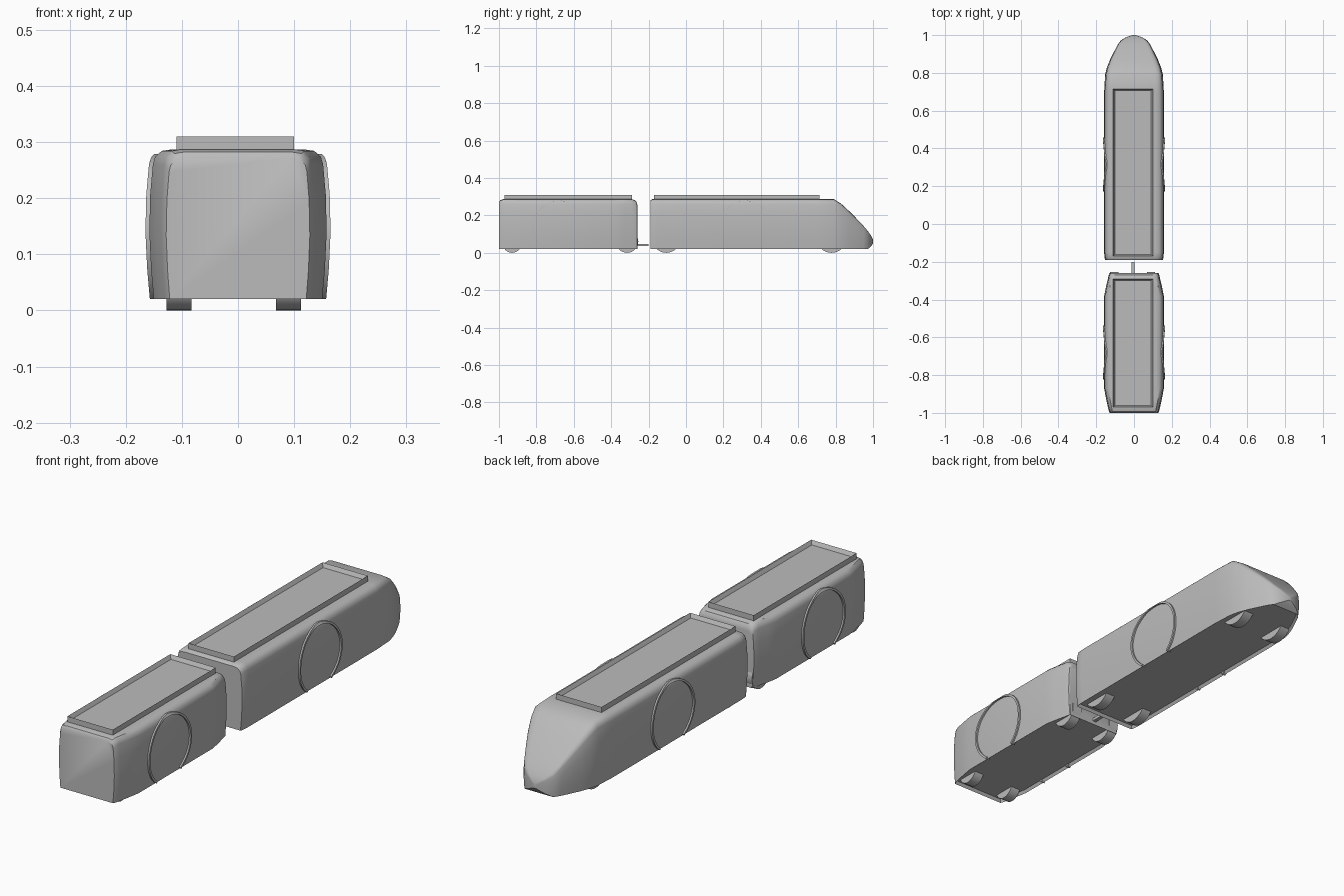
import bpy, bmesh, math

if "Cube" in bpy.data.objects:
    bpy.data.objects.remove(bpy.data.objects["Cube"], do_unlink=True)

grey = bpy.data.materials.new("plain grey")
grey.use_nodes = True
grey.diffuse_color = (0.5, 0.5, 0.5, 1)
grey.node_tree.nodes["Principled BSDF"].inputs["Base Color"].default_value = (0.5, 0.5, 0.5, 1)

FLOOR, ROOF, HALF = 0.02, 0.287, 0.158
# Half cross-section: share of half width, share of height
SECTION = [(0.95, 0), (0.98, 0.2), (1, 0.45), (0.99, 0.7), (0.96, 0.9),
           (0.935, 0.95), (0.86, 0.99), (0.74, 1)]


def finish(bm, name, smooth=None):
    bmesh.ops.recalc_face_normals(bm, faces=bm.faces)
    mesh = bpy.data.meshes.new(name)
    bm.to_mesh(mesh)
    bm.free()
    mesh.materials.append(grey)
    obj = bpy.data.objects.new(name, mesh)
    bpy.context.collection.objects.link(obj)
    if smooth:
        bpy.ops.object.select_all(action='DESELECT')
        obj.select_set(True)
        bpy.context.view_layer.objects.active = obj
        bpy.ops.object.shade_smooth_by_angle(angle=math.radians(smooth))
    return obj


def loft(bm, rings, closed=True):
    """Bridge matching rings of points and cap both ends."""
    rows = [[bm.verts.new(p) for p in ring] for ring in rings]
    n = len(rows[0])
    for a, b in zip(rows, rows[1:]):
        for i in range(n):
            j = (i + 1) % n
            bm.faces.new((a[i], a[j], b[j], b[i]))
    bm.faces.new(rows[0])
    bm.faces.new(rows[-1])


def body(name, stations):
    bm = bmesh.new()
    rings = []
    for y, half, top, low in stations:
        side = [(half * u, y, low + (top - low) * v) for u, v in SECTION]
        rings.append(side + [(-x, yy, z) for x, yy, z in reversed(side)])
    loft(bm, rings)
    # Shallow recess in the underside
    bmesh.ops.recalc_face_normals(bm, faces=bm.faces)
    under = [f for f in bm.faces if all(v.co.z < FLOOR + 0.001 for v in f.verts)]
    bmesh.ops.inset_region(bm, faces=under, thickness=0.008, use_even_offset=True)
    for v in {v for f in under for v in f.verts}:
        v.co.z += 0.012
    return finish(bm, name, 35)


def side_x(z):
    v = (z - FLOOR) / (ROOF - FLOOR)
    for (u0, v0), (u1, v1) in zip(SECTION, SECTION[1:]):
        if v <= v1:
            return HALF * (u0 + (u1 - u0) * max(0, v - v0) / (v1 - v0))
    return HALF * SECTION[-1][0]


def side_hoop(name, y, sign):
    """Thin raised hoop hugging the curved side, cut off at the floor line."""
    bm = bmesh.new()
    radius, mid, steps = 0.142, 0.137, 48
    start = math.asin((FLOOR - mid) / radius)
    rings = []
    for i in range(steps + 1):
        a = start + (math.pi - 2 * start) * i / steps
        ring = []
        for r, out in ((radius - 0.009, -0.01), (radius - 0.009, 0.007),
                       (radius, 0.007), (radius, -0.01)):
            z = max(mid + r * math.sin(a), FLOOR - 0.002)
            ring.append((sign * (side_x(z) + out), y + r * math.cos(a), z))
        rings.append(ring)
    loft(bm, rings)
    finish(bm, name, 35)


def box(bm, x0, x1, y0, y1, z0, z1):
    loft(bm, [[(x0, y0, z), (x1, y0, z), (x1, y1, z), (x0, y1, z)] for z in (z0, z1)])


def roof_tray(name, y0, y1):
    bm = bmesh.new()
    box(bm, -0.11, 0.10, y0, y1, ROOF - 0.005, 0.31)
    bmesh.ops.recalc_face_normals(bm, faces=bm.faces)
    top = [f for f in bm.faces if f.normal.z > 0.9]
    bmesh.ops.inset_region(bm, faces=top, thickness=0.013)
    for v in top[0].verts:
        v.co.z -= 0.016
    finish(bm, name)


def wheel(name, x, y, r):
    bm = bmesh.new()
    rings = [[(x + dx, y + r * math.cos(a), r + r * math.sin(a))
              for a in (2 * math.pi * i / 32 for i in range(32))]
             for dx in (-0.022, 0.022)]
    loft(bm, rings)
    finish(bm, name, 35)


# Car bodies: y, half width, top, bottom
body("rear_car_body", [
    (-1.0, 0.128, 0.272, FLOOR), (-0.993, 0.132, 0.282, FLOOR), (-0.975, 0.137, ROOF, FLOOR),
    (-0.93, 0.147, ROOF, FLOOR), (-0.87, HALF, ROOF, FLOOR), (-0.38, HALF, ROOF, FLOOR),
    (-0.33, 0.148, ROOF, FLOOR), (-0.29, 0.138, ROOF, FLOOR), (-0.27, 0.134, 0.28, FLOOR),
    (-0.262, 0.131, 0.268, FLOOR), (-0.26, 0.128, 0.255, FLOOR)])
body("front_car_body", [
    (-0.19, 0.152, 0.28, FLOOR), (-0.18, 0.156, ROOF, FLOOR), (-0.15, HALF, ROOF, FLOOR),
    (0.7, HALF, ROOF, FLOOR), (0.79, 0.153, ROOF, FLOOR), (0.83, 0.143, 0.262, FLOOR),
    (0.87, 0.127, 0.225, FLOOR), (0.91, 0.107, 0.185, FLOOR), (0.95, 0.086, 0.143, FLOOR),
    (0.972, 0.07, 0.116, FLOOR), (0.988, 0.043, 0.094, 0.033), (1.0, 0.008, 0.07, 0.05)])

# Roof trays
roof_tray("rear_roof_tray", -0.97, -0.29)
roof_tray("front_roof_tray", -0.17, 0.715)

# Side hoops
for car, y in (("rear", -0.68), ("front", 0.315)):
    for side, sign in (("left", 1), ("right", -1)):
        side_hoop(f"{car}_{side}_hoop", y, sign)

# Wheels
for label, y, r in (("rear_car_front", -0.93, 0.05), ("rear_car_back", -0.315, 0.06),
                    ("front_car_front", -0.105, 0.075), ("front_car_back", 0.778, 0.08)):
    for side, x in (("left", 0.09), ("right", -0.105)):
        wheel(f"{label}_{side}_wheel", x, y, r)

# Coupling bar between the cars
bm = bmesh.new()
box(bm, -0.013, 0.003, -0.27, -0.2, 0.036, 0.048)
finish(bm, "coupling_bar")
